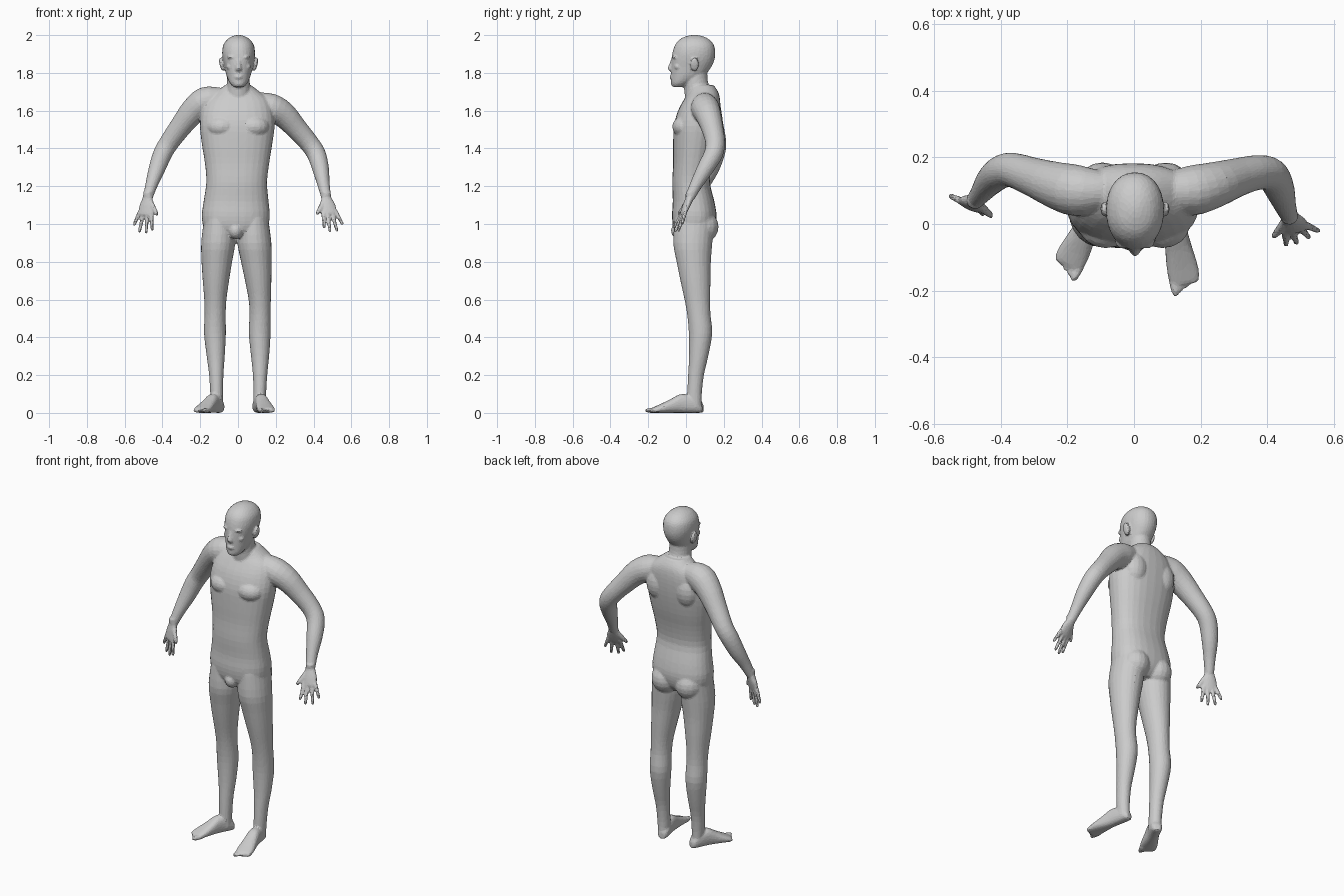
import bpy, bmesh, math
from mathutils import Vector, Matrix

bm = bmesh.new()


def smooth_rows(rows, steps=3):
    """Catmull-Rom interpolation of section rows."""
    out = []
    for i in range(len(rows) - 1):
        a, b, c, d = (rows[max(0, min(len(rows) - 1, i + k))] for k in (-1, 0, 1, 2))
        for s in range(steps):
            t = s / steps
            out.append([0.5 * (2 * q + (r - p) * t + (2 * p - 5 * q + 4 * r - w) * t * t
                               + (3 * q - p - 3 * r + w) * t ** 3)
                        for p, q, r, w in zip(a, b, c, d)])
    return out + [list(rows[-1])]


def loft(rows, wide=(1, 0, 0), axis=None, sides=20, power=2.0, steps=3):
    """Skin rows of (x, y, z, radius along wide, other radius)."""
    rows = smooth_rows(rows, steps)
    rings = []
    for i, r in enumerate(rows):
        lo, hi = rows[max(0, i - 1)], rows[min(len(rows) - 1, i + 1)]
        t = Vector(axis) if axis else Vector(hi[:3]) - Vector(lo[:3])
        t.normalize()
        u = Vector(wide)
        u = (u - t * u.dot(t)).normalized()
        v = t.cross(u)
        ring = []
        for k in range(sides):
            a = 2 * math.pi * k / sides
            c, s = math.cos(a), math.sin(a)
            c = math.copysign(abs(c) ** (2 / power), c)
            s = math.copysign(abs(s) ** (2 / power), s)
            ring.append(bm.verts.new(Vector(r[:3]) + u * r[3] * c + v * r[4] * s))
        rings.append(ring)
    for p, q in zip(rings, rings[1:]):
        for k in range(sides):
            n = (k + 1) % sides
            bm.faces.new((p[k], p[n], q[n], q[k]))
    bm.faces.new(rings[0][::-1])
    bm.faces.new(rings[-1])


def blob(center, radii, tilt=0.0):
    m = (Matrix.Translation(center) @ Matrix.Rotation(tilt, 4, 'Y')
         @ Matrix.Diagonal((*radii, 1)))
    bmesh.ops.create_uvsphere(bm, u_segments=16, v_segments=10, radius=1, matrix=m)


UP = (0, 0, 1)

# Torso
loft([(-.012, .04, .93, .07, .07), (-.012, .042, .97, .16, .105),
      (-.012, .044, 1.04, .18, .118), (-.01, .040, 1.12, .172, .11),
      (-.007, .027, 1.22, .161, .1), (-.005, .035, 1.32, .17, .103),
      (-.005, .046, 1.42, .186, .114), (-.004, .056, 1.52, .198, .12),
      (-.004, .07, 1.60, .19, .112), (0, .085, 1.66, .165, .095),
      (0, .092, 1.70, .115, .078), (0, .085, 1.735, .07, .062)],
     axis=UP, sides=28, power=2.3)
# Chest, shoulder blades, buttocks
for s in (-1, 1):
    blob((s * .085, -.005, 1.515), (.082, .068, .06))
    blob((s * .095, .125, 1.56), (.07, .06, .095))
    blob((s * .078 - .01, .09, .985), (.08, .083, .085))
# Groin
blob((-.012, -.035, .965), (.04, .045, .045))

# Neck and head
loft([(.002, .07, 1.66, .075, .075), (.002, .058, 1.72, .063, .068),
      (.002, .05, 1.77, .06, .064), (.002, .05, 1.84, .06, .064)], axis=UP)
loft([(.003, -.04, 1.725, .026, .03), (.003, -.028, 1.745, .046, .05),
      (.003, .008, 1.785, .064, .087), (.003, .027, 1.83, .074, .106),
      (.003, .037, 1.87, .083, .114), (.003, .042, 1.91, .087, .113),
      (.003, .045, 1.95, .08, .102), (.003, .045, 1.98, .057, .074),
      (.003, .045, 1.995, .03, .04), (.003, .045, 2.001, .008, .01)],
     axis=UP, sides=28, power=2.15)
# Nose, lips, chin
loft([(.003, -.07, 1.872, .009, .01), (.003, -.076, 1.85, .010, .012),
      (.003, -.082, 1.822, .016, .016), (.003, -.074, 1.810, .014, .012)], axis=UP, sides=12)
blob((.003, -.074, 1.778), (.024, .013, .012))
blob((.003, -.062, 1.742), (.022, .018, .016))
# Brows, cheeks, ears
for s in (-1, 1):
    blob((.003 + s * .034, -.058, 1.882), (.028, .016, .008))
    blob((.003 + s * .045, -.044, 1.832), (.02, .018, .016))
    blob((.003 + s * .09, .045, 1.845), (.011, .024, .038), s * .25)

# Arms, shoulder to wrist
left_arm = [(-.09, .1, 1.665, .058), (-.17, .1, 1.65, .077), (-.235, .117, 1.6, .07),
            (-.3, .14, 1.52, .059), (-.365, .162, 1.43, .052), (-.40, .155, 1.37, .05),
            (-.43, .13, 1.29, .044), (-.457, .095, 1.21, .033), (-.478, .068, 1.14, .026)]
right_arm = [(.09, .1, 1.645, .055), (.17, .1, 1.617, .075), (.24, .117, 1.58, .069),
             (.31, .14, 1.505, .058), (.375, .155, 1.43, .052), (.415, .145, 1.37, .05),
             (.438, .1, 1.29, .044), (.453, .055, 1.21, .033), (.467, .02, 1.14, .026)]
for arm in (left_arm, right_arm):
    loft([(x, y, z, r, r) for x, y, z, r in arm], wide=(0, 1, 0))


# Hands: palm, four fanned fingers and a thumb
def hand(wrist, knuckle, side, tips, thumb):
    w, k, s = Vector(wrist), Vector(knuckle), Vector(side).normalized()
    mid = w.lerp(k, .5)
    loft([(*(w + Vector((0, 0, .03))), .026, .024), (*w, .027, .021),
          (*mid, .04, .019), (*k, .042, .014), (*(k + (k - w) * .06), .036, .01)],
         wide=side, sides=16)
    for i, tip in enumerate(tips):
        base = k + s * (.033 - .022 * i) + (w - k) * .15
        tip = Vector(tip)
        loft([(*base, .012, .012), (*base.lerp(tip, .6), .0105, .0105),
              (*base.lerp(tip, .92), .009, .009), (*tip, .004, .004)],
             wide=side, sides=8, steps=2)
    base, tip = w.lerp(k, .2) - s * .015, Vector(thumb)
    loft([(*base, .017, .015), (*base.lerp(tip, .6), .0135, .012),
          (*base.lerp(tip, .92), .01, .01), (*tip, .004, .004)], wide=side, sides=8, steps=2)


hand((-.478, .068, 1.14), (-.492, .055, 1.05), (-1, .45, 0),
     [(-.553, .085, .99), (-.523, .068, .953), (-.487, .045, .948), (-.453, .03, .962)],
     (-.425, .022, 1.045))
hand((.467, .02, 1.14), (.487, -.015, 1.055), (1, .2, 0),
     [(.555, -.022, .995), (.526, -.042, .958), (.488, -.06, .955), (.456, -.065, .975)],
     (.417, -.04, 1.05))

# Legs: left x, right x, y, z, width radius, depth radius
legs = [(-.10, .08, .045, 1.03, .08, .105), (-.105, .087, .036, .9, .09, .104),
        (-.112, .097, .041, .8, .081, .091), (-.117, .107, .05, .7, .070, .08),
        (-.12, .115, .06, .6, .059, .068), (-.121, .117, .068, .52, .056, .062),
        (-.122, .115, .077, .42, .058, .062), (-.118, .117, .067, .3, .048, .051),
        (-.115, .117, .053, .2, .038, .042), (-.113, .115, .045, .1, .034, .039),
        (-.11, .113, .045, .03, .032, .04)]
for side in (0, 1):
    loft([(r[side], *r[2:]) for r in legs], axis=UP, sides=22)


# Feet: distance along foot, half width, height
def foot(heel, toe, flip):
    h, e = Vector((*heel, 0)), Vector((*toe, 0))
    d = (e - h).normalized()
    s = Vector((-d.y, d.x, 0)) * flip
    sections = [(0, .018, .04), (.06, .031, .065), (.2, .035, .09), (.38, .036, .1),
                (.55, .041, .075), (.72, .047, .05), (.84, .047, .034), (.9, .04, .026)]
    loft([(*(h.lerp(e, t) + Vector((0, 0, ht / 2))), w, ht / 2) for t, w, ht in sections],
         wide=s, axis=d, power=2.4)
    # Toes, big toe first
    for i in range(5):
        p = h.lerp(e, .8) + s * (.034 - .0175 * i) + Vector((0, 0, .013))
        r = .0135 if i == 0 else .0095
        q = p + d * (.06 - .009 * i)
        loft([(*p, r, r), (*p.lerp(q, .7), r, r), (*q, r * .5, r * .5)],
             wide=s, sides=8, steps=2)


foot((-.092, .088), (-.212, -.15), 1)
foot((.103, .085), (.16, -.21), -1)

# Fuse everything into one faceted body surface
bmesh.ops.recalc_face_normals(bm, faces=bm.faces)
mesh = bpy.data.meshes.new("body")
bm.to_mesh(mesh)
bm.free()
body = bpy.data.objects.new("body", mesh)
bpy.context.collection.objects.link(body)
fuse = body.modifiers.new("fuse", 'REMESH')
fuse.mode = 'VOXEL'
fuse.voxel_size = .006
relax = body.modifiers.new("relax", 'SMOOTH')
relax.factor = .5
relax.iterations = 6
reduce = body.modifiers.new("reduce", 'DECIMATE')
reduce.ratio = .12
